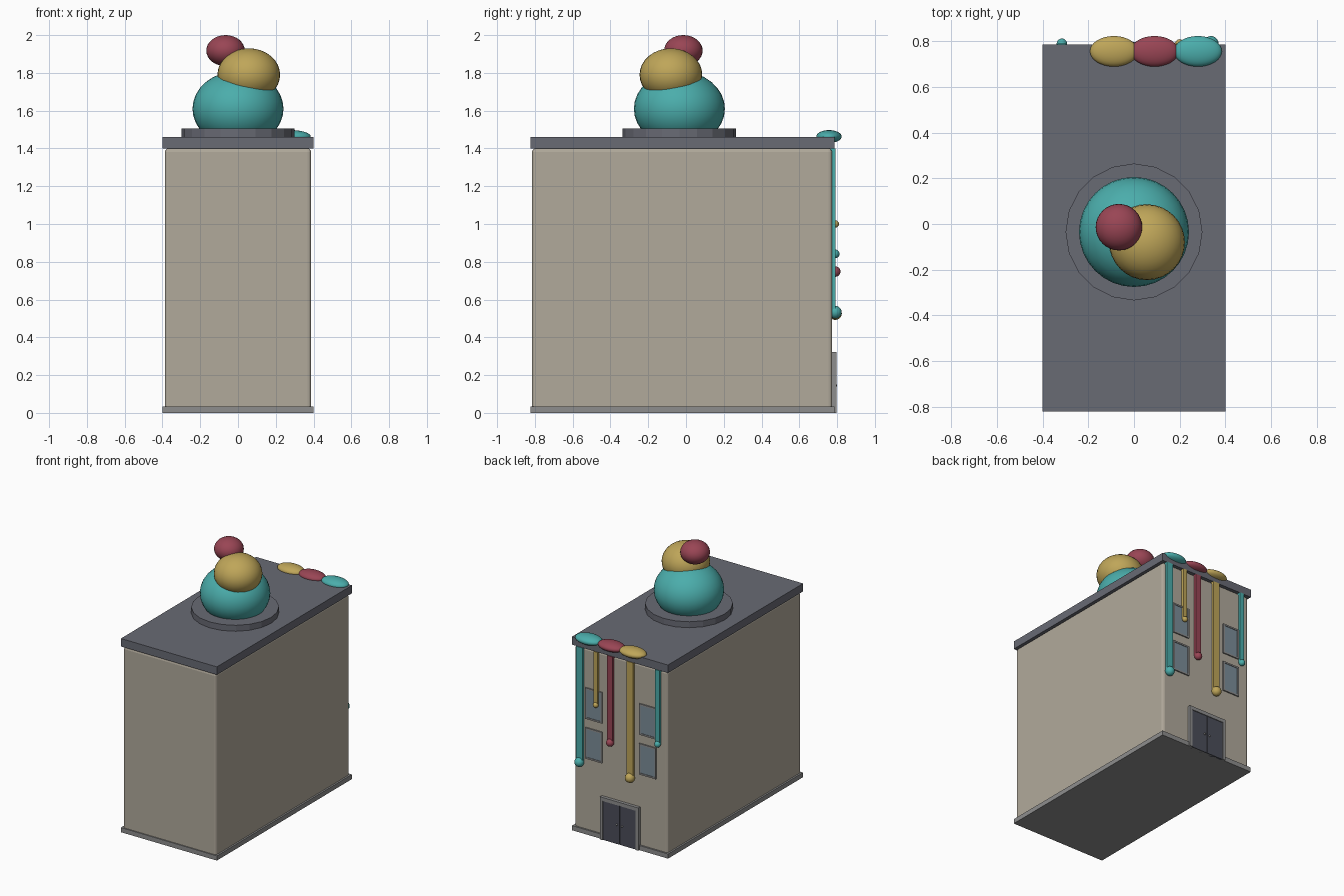
import bpy, math

if "Cube" in bpy.data.objects:
    bpy.data.objects.remove(bpy.data.objects["Cube"])


def mat(name, rgb):
    m = bpy.data.materials.new(name)
    m.diffuse_color = (*rgb, 1)
    m.use_nodes = True
    m.node_tree.nodes["Principled BSDF"].inputs["Base Color"].default_value = m.diffuse_color
    return m


WALL = mat("wall", (0.44, 0.40, 0.33))
ROOF = mat("roof", (0.14, 0.145, 0.175))
TRIM = mat("trim", (0.27, 0.27, 0.27))
DOOR = mat("door", (0.07, 0.075, 0.10))
GLASS = mat("glass", (0.20, 0.27, 0.32))
TEAL = mat("teal", (0.07, 0.42, 0.41))
GOLD = mat("gold", (0.52, 0.38, 0.10))
RED = mat("red", (0.32, 0.06, 0.09))


def finish(name, material):
    ob = bpy.context.object
    ob.name = name
    ob.data.materials.append(material)
    return ob


def box(name, x, y, z, material, bevel=0):
    """Box from (min, max) ranges on each axis."""
    bpy.ops.mesh.primitive_cube_add(size=1, location=[(a + b) / 2 for a, b in (x, y, z)])
    ob = finish(name, material)
    ob.scale = [b - a for a, b in (x, y, z)]
    bpy.ops.object.transform_apply(location=False, rotation=False, scale=True)
    if bevel:
        mod = ob.modifiers.new("bevel", 'BEVEL')
        mod.width, mod.segments = bevel, 3
    return ob


def ball(name, loc, radii, material, seg=32):
    bpy.ops.mesh.primitive_uv_sphere_add(segments=seg, ring_count=seg // 2, radius=1, location=loc)
    ob = finish(name, material)
    ob.scale = radii
    bpy.ops.object.transform_apply(location=False, rotation=False, scale=True)
    bpy.ops.object.shade_smooth()
    return ob


# Building shell
box("base_slab", (-0.40, 0.40), (-0.823, 0.785), (0, 0.035), TRIM)
box("building_body", (-0.387, 0.387), (-0.815, 0.773), (0.005, 1.40), WALL, 0.018)
box("roof_slab", (-0.40, 0.40), (-0.823, 0.787), (1.40, 1.46), ROOF)

# Round plinth and stacked scoops
bpy.ops.mesh.primitive_cylinder_add(vertices=20, radius=0.30, depth=0.05, location=(0, -0.035, 1.48))
finish("roof_plinth", ROOF)
ball("scoop_large", (0, -0.035, 1.61), (0.241, 0.241, 0.20), TEAL)
ball("scoop_middle", (0.057, -0.08, 1.79), (0.166, 0.166, 0.14), GOLD)
ball("scoop_small", (-0.066, -0.014, 1.918), (0.102, 0.102, 0.082), RED)

# Melted puddles on the back roof edge
for i, (x, m) in enumerate([(-0.088, GOLD), (0.09, RED), (0.28, TEAL)]):
    ball(f"puddle_{i}", (x, 0.757, 1.463), (0.105, 0.067, 0.034), m)

# Drips down the back wall: x, ball height, ball radius
drips = [(0.337, 0.533, 0.034, TEAL), (0.20, 1.0, 0.020, GOLD), (0.08, 0.748, 0.028, RED),
         (-0.085, 0.527, 0.035, GOLD), (-0.316, 0.842, 0.023, TEAL)]
for i, (x, z, r, m) in enumerate(drips):
    w = r * 0.8
    box(f"drip_{i}", (x - w, x + w), (0.765, 0.792), (z, 1.40), m)
    ball(f"drip_end_{i}", (x, 0.79, z), (r, r, r), m, 20)

# Back windows
for side in (-1, 1):
    for z in (0.685, 0.985):
        x = side * 0.225
        tag = f"{'left' if side > 0 else 'right'}_{'upper' if z > 0.8 else 'lower'}"
        # four frame bars around the pane
        for s in (-1, 1):
            cx, cz = x + s * 0.064, z + s * 0.111
            box(f"window_jamb_{tag}", (cx - 0.006, cx + 0.006), (0.765, 0.782), (z - 0.117, z + 0.117), TRIM)
            box(f"window_rail_{tag}", (x - 0.058, x + 0.058), (0.765, 0.782), (cz - 0.006, cz + 0.006), TRIM)
        box(f"window_glass_{tag}", (x - 0.06, x + 0.06), (0.765, 0.778), (z - 0.106, z + 0.106), GLASS)

# Back double door with frame and handles
box("door_lintel", (-0.16, 0.16), (0.765, 0.797), (0.295, 0.322), TRIM)
for s in (-1, 1):
    lo, hi = sorted((s * 0.137, s * 0.16))
    box("door_jamb", (lo, hi), (0.765, 0.797), (0, 0.295), TRIM)
    lo, hi = sorted((s * 0.002, s * 0.137))
    box("door_leaf", (lo, hi), (0.765, 0.791), (0.0, 0.295), DOOR)
    ball("door_handle", (s * 0.022, 0.793, 0.145), (0.007, 0.007, 0.007), TRIM, 12)
